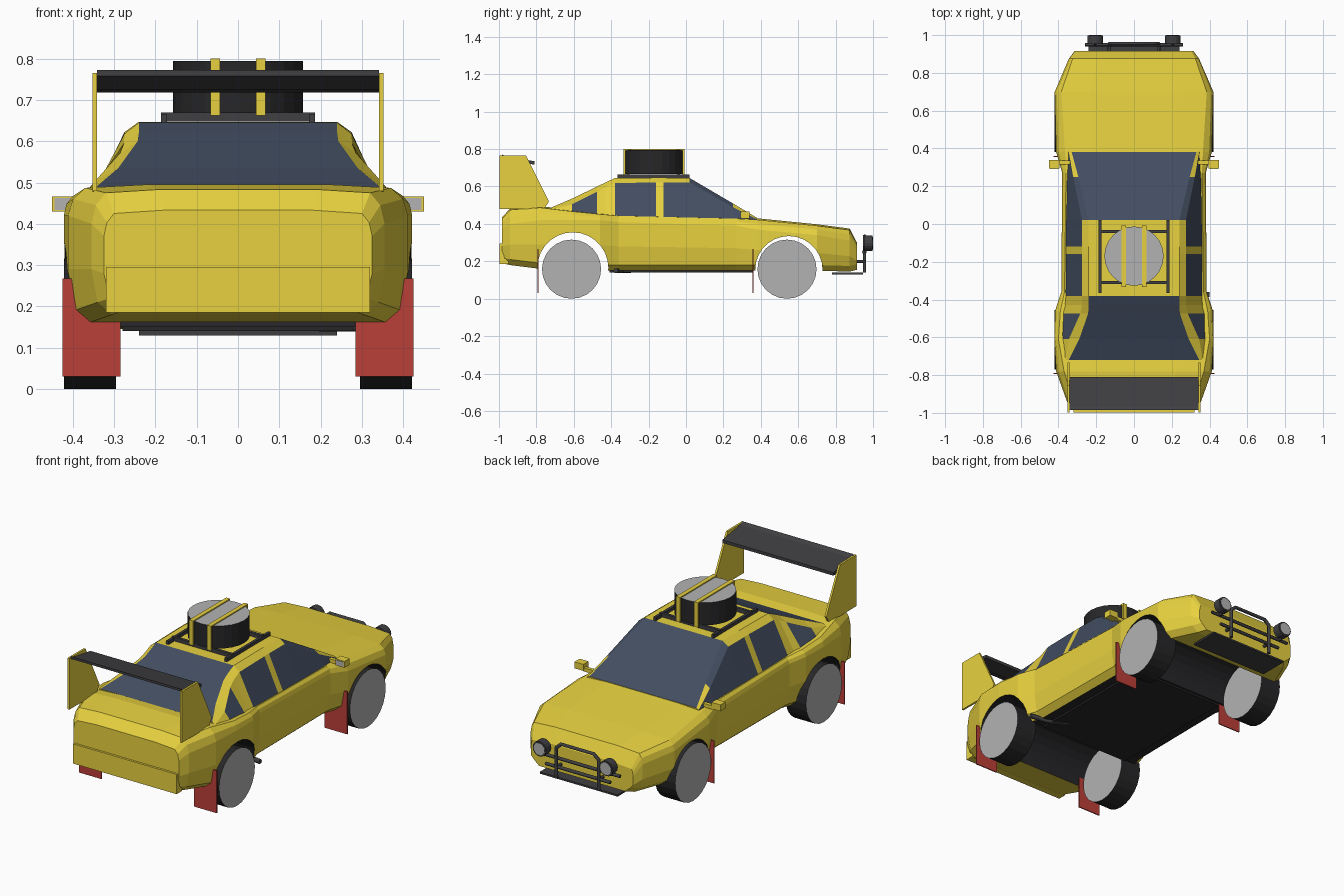
import bpy, bmesh, math
from mathutils import Matrix, Vector

if "Cube" in bpy.data.objects:
    bpy.data.objects.remove(bpy.data.objects["Cube"])


def mat(name, r, g, b):
    m = bpy.data.materials.new(name)
    m.diffuse_color = (r, g, b, 1)
    m.use_nodes = True
    m.node_tree.nodes["Principled BSDF"].inputs["Base Color"].default_value = m.diffuse_color
    return m


YELLOW = mat("yellow_paint", 0.80, 0.64, 0.05)
GLASS = mat("dark_glass", 0.055, 0.075, 0.12)
BLACK = mat("black_rubber", 0.02, 0.02, 0.022)
TRIM = mat("dark_trim", 0.05, 0.05, 0.055)
RED = mat("red_flap", 0.50, 0.05, 0.04)
GREY = mat("light_grey", 0.45, 0.45, 0.45)


def finish(name, bm, *mats):
    bmesh.ops.recalc_face_normals(bm, faces=bm.faces)
    me = bpy.data.meshes.new(name)
    bm.to_mesh(me)
    bm.free()
    for m in mats:
        me.materials.append(m)
    ob = bpy.data.objects.new(name, me)
    bpy.context.collection.objects.link(ob)
    return ob


def box(name, x, y, z, m):
    """Box from (min, max) pairs."""
    bm = bmesh.new()
    bmesh.ops.create_cube(bm, size=1)
    for v in bm.verts:
        v.co = [(a + b) / 2 + c * (b - a) for (a, b), c in zip((x, y, z), v.co)]
    return finish(name, bm, m)


def cylinder(name, centre, axis, r, depth, side, cap, n=20):
    bm = bmesh.new()
    rot = Vector((0, 0, 1)).rotation_difference(Vector(axis)).to_matrix().to_4x4()
    bmesh.ops.create_cone(bm, cap_ends=True, segments=n, radius1=r, radius2=r,
                          depth=depth, matrix=Matrix.Translation(centre) @ rot)
    for f in bm.faces:
        f.material_index = 1 if len(f.verts) > 4 else 0
    return finish(name, bm, side, cap)


def plate(name, profile, x0, x1, m):
    """Extrude a (y, z) profile along x."""
    bm = bmesh.new()
    f = bm.faces.new([bm.verts.new((x0, y, z)) for y, z in profile])
    new = bmesh.ops.extrude_face_region(bm, geom=[f])["geom"]
    bmesh.ops.translate(bm, vec=(x1 - x0, 0, 0),
                        verts=[v for v in new if isinstance(v, bmesh.types.BMVert)])
    return finish(name, bm, m)


def tube(name, pts, r, m):
    cu = bpy.data.curves.new(name, 'CURVE')
    cu.dimensions = '3D'
    cu.bevel_depth, cu.bevel_resolution, cu.use_fill_caps = r, 1, True
    sp = cu.splines.new('POLY')
    sp.points.add(len(pts) - 1)
    for p, co in zip(sp.points, pts):
        p.co = (*co, 1)
    cu.materials.append(m)
    ob = bpy.data.objects.new(name, cu)
    bpy.context.collection.objects.link(ob)
    return ob


def loft(name, sections, paint, *mats):
    """Symmetric loft of (y, half section) pairs; paint(interval, strip) picks the material."""
    bm = bmesh.new()
    rings = []
    for y, half in sections:
        ring = half + [(-x, z) for x, z in reversed(half)]
        rings.append([bm.verts.new((x, y, z)) for x, z in ring])
    n = len(rings[0])
    for i in range(len(rings) - 1):
        a, b = rings[i], rings[i + 1]
        for j in range(n):
            k = (j + 1) % n
            f = bm.faces.new((a[j], a[k], b[k], b[j]))
            f.material_index = paint(i, n - 2 - j if n // 2 <= j < n - 1 else j)
    bm.faces.new(rings[0])
    bm.faces.new(rings[-1])
    return finish(name, bm, *mats)


# Lower body: y, bottom z, widest x, shoulder start z, top x, top z
body_rows = [
    (-0.985, 0.19, 0.325, 0.37, 0.30, 0.425), (-0.94, 0.18, 0.355, 0.40, 0.32, 0.475),
    (-0.78, 0.16, 0.412, 0.42, 0.37, 0.487), (-0.61, 0.155, 0.422, 0.42, 0.40, 0.467),
    (-0.46, 0.15, 0.418, 0.42, 0.39, 0.452), (-0.36, 0.15, 0.385, 0.41, 0.368, 0.443),
    (0.27, 0.15, 0.38, 0.39, 0.36, 0.428), (0.38, 0.15, 0.412, 0.37, 0.365, 0.422),
    (0.70, 0.15, 0.42, 0.34, 0.385, 0.39), (0.875, 0.145, 0.345, 0.31, 0.325, 0.367),
    (0.915, 0.155, 0.315, 0.25, 0.305, 0.29)]
sections = []
for y, zb, xm, zh, xt, zt in body_rows:
    sections.append((y, [(xm - 0.05, zb), (xm - 0.015, zb + 0.03), (xm, (zb + zh) / 2), (xm, zh),
                         (xm - 0.3 * (xm - xt), zh + 0.6 * (zt - zh)), (xt, zt),
                         (xt * 0.6, zt + 0.008)]))
body = loft("body", sections, lambda i, j: int(j == 13 and 2 < i < 8), YELLOW, BLACK)

# Wheel arches cut right through the body
for name, y, z, r in (("rear_arch_cutter", -0.605, 0.165, 0.19), ("front_arch_cutter", 0.55, 0.155, 0.18)):
    cut = cylinder(name, (0, y, z), (1, 0, 0), r, 1.2, BLACK, BLACK, 28)
    cut.hide_render = True
    cut.hide_viewport = True
    cut.display_type = 'WIRE'
    mod = body.modifiers.new(name, 'BOOLEAN')
    mod.operation, mod.object, mod.solver = 'DIFFERENCE', cut, 'EXACT'
    mod.material_mode = 'TRANSFER'

# Cabin: y, belt x z, roof edge x z, roof x z
cabin_rows = [
    (0.38, 0.35, 0.41, 0.345, 0.425, 0.33, 0.432), (0.25, 0.36, 0.415, 0.322, 0.49, 0.295, 0.510),
    (0.02, 0.365, 0.42, 0.275, 0.622, 0.24, 0.645), (-0.12, 0.366, 0.425, 0.275, 0.622, 0.24, 0.647),
    (-0.16, 0.366, 0.425, 0.275, 0.622, 0.24, 0.647), (-0.38, 0.368, 0.43, 0.275, 0.618, 0.24, 0.645),
    (-0.43, 0.375, 0.43, 0.276, 0.595, 0.24, 0.622), (-0.475, 0.387, 0.435, 0.285, 0.572, 0.243, 0.60),
    (-0.61, 0.40, 0.44, 0.345, 0.505, 0.29, 0.535), (-0.72, 0.385, 0.45, 0.365, 0.478, 0.345, 0.488)]
side_glass, screen_glass = {0, 1, 2, 4, 5, 7}, {0, 1, 5, 6, 7, 8}
side_glass.discard(5)


def cabin_paint(i, j):
    if j == 0:
        return int(i in side_glass)
    if j == 1:
        return int(i == 1)
    return int(j == 2 and i in screen_glass)


def cabin_strip(i, j):
    # strip 2 spans the roof centre
    return cabin_paint(i, {4: 0, 3: 1}.get(j, j)) if j != 5 else 0


cabin = loft("cabin", [(r[0], [r[1:3], r[3:5], r[5:7]]) for r in cabin_rows], lambda i, j: 0, YELLOW, GLASS)
for p in cabin.data.polygons[:-2]:
    p.material_index = cabin_strip(p.index // 6, p.index % 6)

# Rear panel and floor
box("rear_bumper", (-0.32, 0.32), (-0.997, -0.95), (0.185, 0.295), YELLOW)
box("floor_pan", (-0.28, 0.28), (-0.41, 0.36), (0.14, 0.16), BLACK)
box("skid_plate", (-0.24, 0.24), (0.78, 0.945), (0.13, 0.14), TRIM)

# Wheels, mud flaps, mirrors and wing endplates on both sides
for s, side in ((1, "right"), (-1, "left")):
    def span(a, b):
        return tuple(sorted((s * a, s * b)))
    for end, y, flap in (("rear", -0.612, -0.792), ("front", 0.54, 0.358)):
        cylinder(f"{end}_wheel_{side}", (s * 0.359, y, 0.158), (1, 0, 0), 0.158, 0.126, BLACK, GREY, 24)
        box(f"{end}_mud_flap_{side}", span(0.285, 0.425), (flap - 0.003, flap + 0.003), (0.03, 0.267), RED)
    box(f"mirror_{side}", span(0.395, 0.45), (0.295, 0.34), (0.43, 0.466), YELLOW)
    box(f"mirror_glass_{side}", span(0.40, 0.445), (0.292, 0.297), (0.434, 0.462), GREY)
    box(f"mirror_arm_{side}", span(0.34, 0.40), (0.315, 0.335), (0.425, 0.445), YELLOW)
    plate(f"wing_endplate_{side}", [(-0.998, 0.48), (-0.998, 0.765), (-0.855, 0.765),
                                    (-0.733, 0.52), (-0.76, 0.478)], s * 0.341, s * 0.352, YELLOW)
    # Spot lamps
    cylinder(f"lamp_{side}", (s * 0.205, 0.975, 0.297), (0, 1, 0), 0.042, 0.044, TRIM, TRIM, 16)
    cylinder(f"lamp_lens_{side}", (s * 0.205, 0.996, 0.297), (0, 1, 0), 0.034, 0.008, TRIM, GREY, 16)
    tube(f"lamp_bracket_{side}", [(s * 0.205, 0.955, 0.245), (s * 0.205, 0.96, 0.29)], 0.01, TRIM)
    tube(f"bull_bar_mount_{side}", [(s * 0.13, 0.955, 0.2), (s * 0.13, 0.89, 0.2)], 0.009, TRIM)
    # Roof rack rails and spare wheel straps
    box(f"rack_rail_{side}", span(0.172, 0.187), (-0.365, 0.02), (0.64, 0.665), TRIM)
    xs = span(0.043, 0.067)
    box(f"strap_top_{side}", xs, (-0.334, -0.008), (0.793, 0.80), YELLOW)
    for end, y in (("rear", -0.334), ("front", -0.018)):
        box(f"strap_{end}_{side}", xs, (y, y + 0.01), (0.662, 0.797), YELLOW)

# Wing blade
plate("wing_blade", [(-0.985, 0.772), (-0.985, 0.758), (-0.91, 0.725), (-0.81, 0.718),
                     (-0.81, 0.735), (-0.965, 0.76)], -0.342, 0.342, TRIM)

# Roof rack cross bars and spare wheel
for end, y in (("rear", -0.31), ("front", -0.04)):
    box(f"rack_bar_{end}", (-0.187, 0.187), (y - 0.008, y + 0.008), (0.648, 0.669), TRIM)
cylinder("spare_wheel", (0, -0.17, 0.731), (0, 0, 1), 0.157, 0.126, BLACK, GREY, 24)

# Bull bar
tube("bull_bar_hoop", [(-0.13, 0.955, 0.14), (-0.13, 0.955, 0.31), (-0.10, 0.955, 0.335),
                       (0.10, 0.955, 0.335), (0.13, 0.955, 0.31), (0.13, 0.955, 0.14)], 0.01, TRIM)
tube("bull_bar_upper", [(-0.26, 0.95, 0.25), (0.26, 0.95, 0.25)], 0.009, TRIM)
tube("bull_bar_lower", [(-0.2, 0.95, 0.2), (0.2, 0.95, 0.2)], 0.009, TRIM)

# Side exhaust
tube("exhaust", [(0.2, -0.30, 0.15), (0.30, -0.36, 0.15), (0.40, -0.375, 0.15)], 0.013, TRIM)
